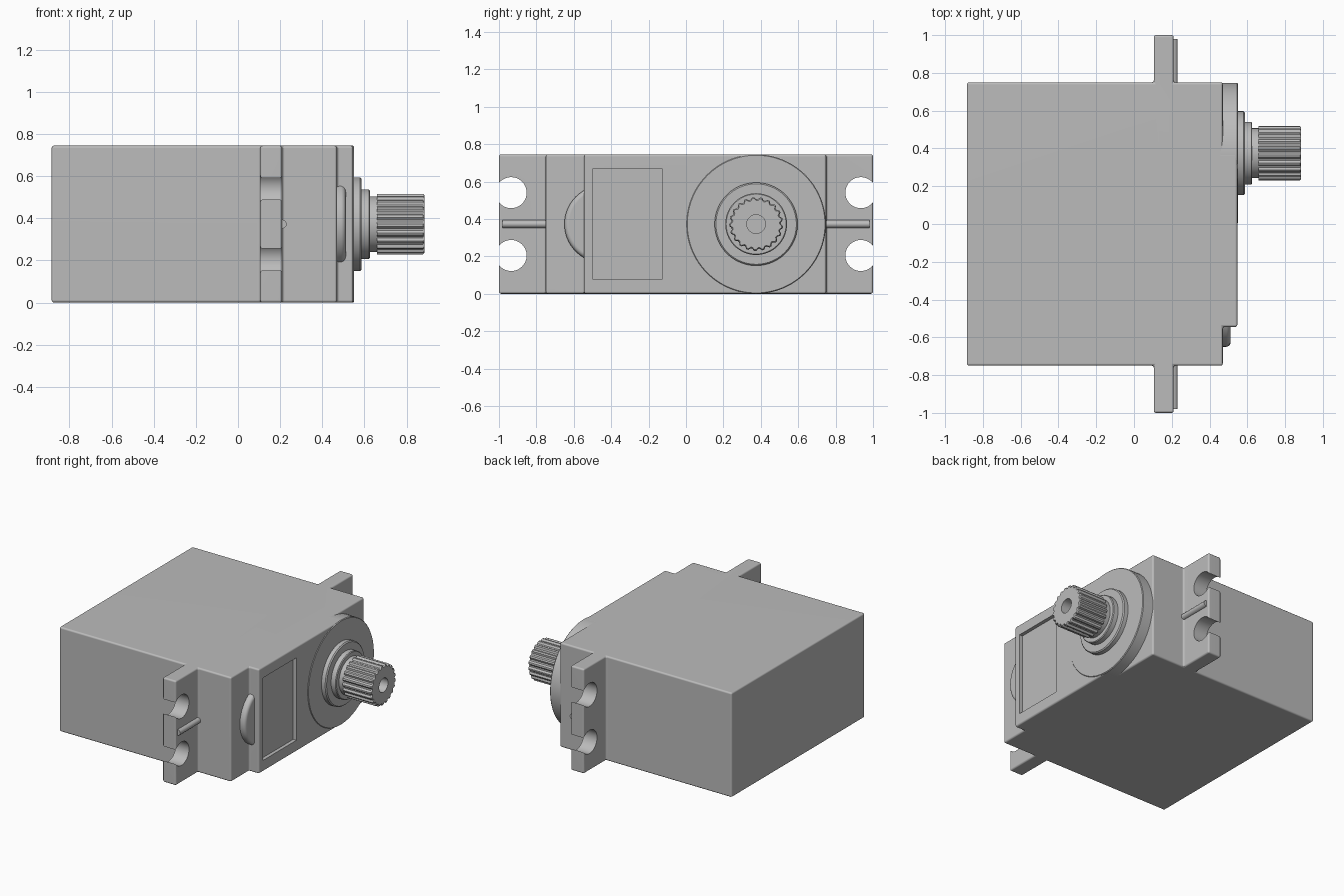
import bpy
import bmesh
from math import cos, sin, pi, radians
from mathutils import Vector

if "Cube" in bpy.data.objects:
    bpy.data.objects.remove(bpy.data.objects["Cube"], do_unlink=True)

HEIGHT = 0.745
MID_Z = HEIGHT / 2
SHAFT_Y = 0.375

plastic = bpy.data.materials.new("grey plastic")
plastic.use_nodes = True
GREY = (0.5, 0.5, 0.5, 1)
plastic.diffuse_color = GREY
plastic.node_tree.nodes["Principled BSDF"].inputs["Base Color"].default_value = GREY


def add_object(name, bm):
    bmesh.ops.recalc_face_normals(bm, faces=bm.faces)
    mesh = bpy.data.meshes.new(name)
    bm.to_mesh(mesh)
    bm.free()
    mesh.materials.append(plastic)
    obj = bpy.data.objects.new(name, mesh)
    bpy.context.collection.objects.link(obj)
    return obj


def activate(obj):
    bpy.ops.object.select_all(action="DESELECT")
    obj.select_set(True)
    bpy.context.view_layer.objects.active = obj


def smooth(obj):
    activate(obj)
    bpy.ops.object.shade_smooth_by_angle(angle=radians(35))
    weighted = obj.modifiers.new("weighted normals", "WEIGHTED_NORMAL")
    weighted.keep_sharp = True


def bevel(obj, width):
    mod = obj.modifiers.new("rounded edges", "BEVEL")
    mod.width = width
    mod.segments = 3
    mod.limit_method = "ANGLE"
    activate(obj)
    bpy.ops.object.modifier_apply(modifier=mod.name)


def cut(obj, cutter):
    mod = obj.modifiers.new("cut", "BOOLEAN")
    mod.operation = "DIFFERENCE"
    mod.solver = "EXACT"
    mod.object = cutter
    activate(obj)
    bpy.ops.object.modifier_apply(modifier=mod.name)
    bpy.data.objects.remove(cutter, do_unlink=True)


def prism(name, points, depth):
    """Extrude a closed polygon of 3D points along a vector."""
    bm = bmesh.new()
    face = bm.faces.new([bm.verts.new(p) for p in points])
    out = bmesh.ops.extrude_face_region(bm, geom=[face])
    moved = [g for g in out["geom"] if isinstance(g, bmesh.types.BMVert)]
    bmesh.ops.translate(bm, verts=moved, vec=Vector(depth))
    return add_object(name, bm)


def lathe(name, profile, y=SHAFT_Y, z=MID_Z, segments=96, teeth=None):
    """Revolve (x, radius) pairs about a line along x; optional groove depth."""
    bm = bmesh.new()
    rings = []
    for x, radius in profile:
        ring = []
        for i in range(segments):
            a = 2 * pi * i / segments
            groove = teeth if teeth and radius > 0.1 and i % 4 < 2 else 0
            r = radius - groove
            ring.append(bm.verts.new((x, y + r * cos(a), z + r * sin(a))))
        rings.append(ring)
    for a, b in zip(rings, rings[1:]):
        for i in range(segments):
            j = (i + 1) % segments
            bm.faces.new((a[i], a[j], b[j], b[i]))
    bm.faces.new(rings[0])
    bm.faces.new(rings[-1])
    return add_object(name, bm)


# Case: one outline with both mounting ears and the raised gear cover
outline = [(-0.885, -0.75), (0.105, -0.75), (0.105, -1), (0.21, -1),
           (0.21, -0.75), (0.47, -0.75), (0.47, -0.545), (0.547, -0.545),
           (0.547, SHAFT_Y), (0.47, SHAFT_Y), (0.47, 0.75), (0.21, 0.75),
           (0.21, 1), (0.105, 1), (0.105, 0.75), (-0.885, 0.75)]
case = prism("case", [(x, y, 0) for x, y in outline], (0, 0, HEIGHT))
bevel(case, 0.012)

# Open screw holes in the ears
for side in (-1, 1):
    for z in (MID_Z - 0.168, MID_Z + 0.168):
        cut(case, lathe("hole_cutter", [(0.05, 0.083), (0.26, 0.083)],
                        side * 0.935, z, 48))

# Label recess with sloping rim
rim = [(-0.5, 0.08), (-0.125, 0.08), (-0.125, 0.668), (-0.5, 0.668)]
cut(case, prism("recess_cutter", [(0.522, y, z) for y, z in rim], (0.1, 0, 0)))
smooth(case)

# Ribs on the outer side of the ears
for label, side in (("front", -1), ("back", 1)):
    arc = [pi * i / 12 for i in range(13)]
    points = [(0.205 + 0.026 * sin(a), side * 0.74, MID_Z + 0.022 * cos(a)) for a in arc]
    smooth(prism(label + "_ear_rib", points, (0, side * 0.24, 0)))

# Rounded gear bump beside the cover
smooth(lathe("gear_bump", [(0.45, 0.207), (0.49, 0.207), (0.502, 0.202),
                           (0.509, 0.194), (0.512, 0.182)], -0.443))

# Round gear housing
smooth(lathe("gear_housing", [(0.4, 0.3725), (0.546, 0.3725), (0.551, 0.368)]))

# Stepped bearing collar
smooth(lathe("bearing_collar", [(0.53, 0.222), (0.58, 0.222), (0.587, 0.215),
                                (0.587, 0.165), (0.621, 0.165), (0.626, 0.16),
                                (0.626, 0.132), (0.67, 0.132)]))

# Toothed output shaft with a screw hole
smooth(lathe("output_shaft", [(0.66, 0.144), (0.878, 0.144), (0.885, 0.137),
                              (0.885, 0.05), (0.7, 0.05)],
             segments=84, teeth=0.011))
